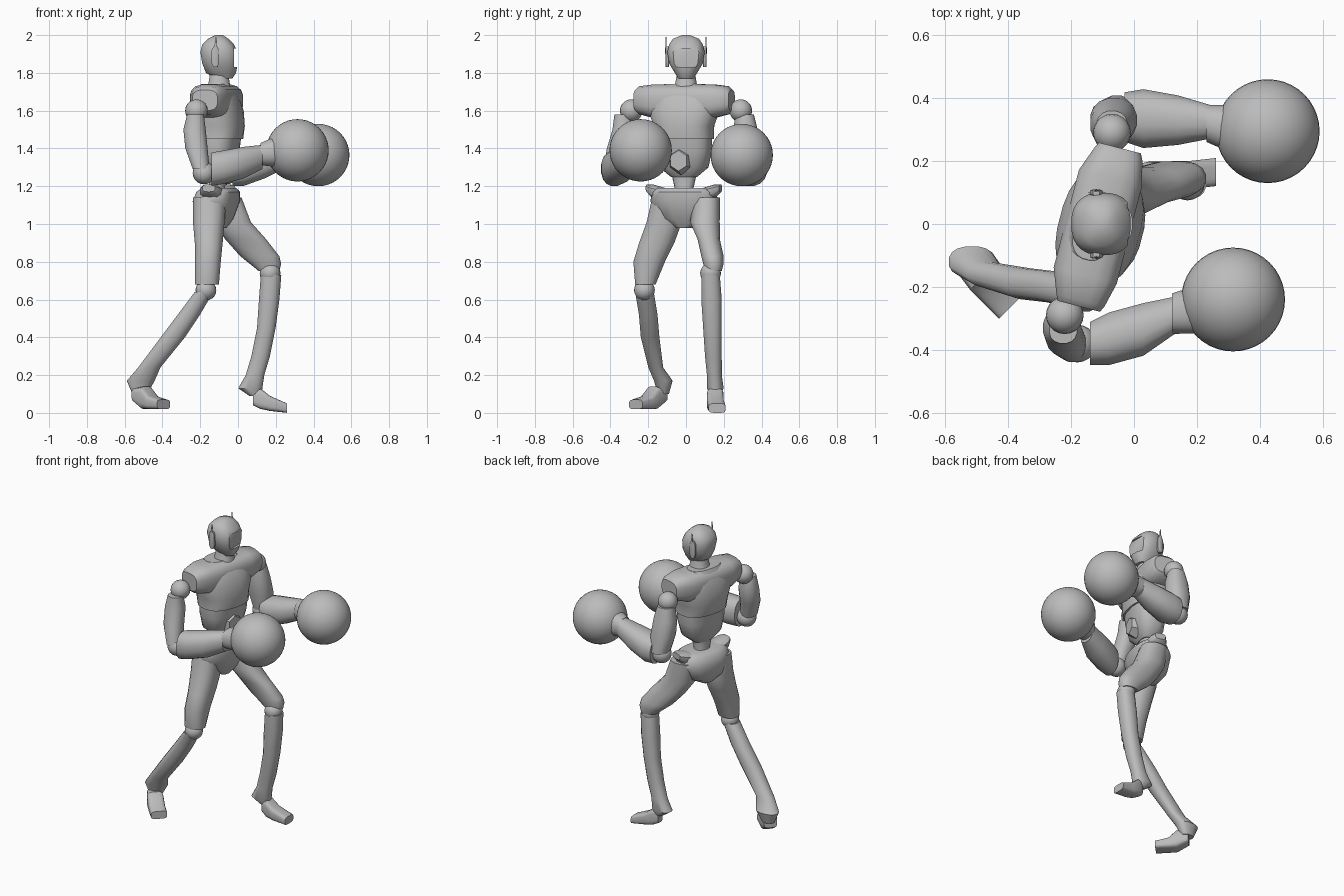
import bpy, bmesh, math
from mathutils import Vector

default = bpy.data.objects.get("Cube")
if default:
    bpy.data.objects.remove(default, do_unlink=True)

grey = bpy.data.materials.new("plain grey")
grey.use_nodes = True
colour = (0.5, 0.5, 0.5, 1)
grey.diffuse_color = colour
grey.node_tree.nodes["Principled BSDF"].inputs["Base Color"].default_value = colour

CM = 0.01  # all sizes below are in hundredths of a unit
TORSO_YAW = -14.5


def finish(obj, angle=38):
    """Give the part its material and smooth shading with sharp edges kept."""
    if not obj.data.materials:
        obj.data.materials.append(grey)
    bpy.ops.object.select_all(action='DESELECT')
    obj.select_set(True)
    bpy.context.view_layer.objects.active = obj
    bpy.ops.object.shade_smooth_by_angle(angle=math.radians(angle))
    return obj


def loft(name, axis, rows, power=2.3, sides=16, origin=(0, 0, 0), yaw=0):
    """Skin rounded sections; each row is height along axis, then min/max on the other two axes."""
    bm = bmesh.new()
    rings = []
    for h, u0, u1, v0, v1 in rows:
        ring = []
        for i in range(sides):
            a = math.tau * (i + 0.5) / sides
            c, s = math.cos(a), math.sin(a)
            u = (u0 + u1) / 2 + (u1 - u0) / 2 * math.copysign(abs(c) ** (2 / power), c)
            v = (v0 + v1) / 2 + (v1 - v0) / 2 * math.copysign(abs(s) ** (2 / power), s)
            point = {'x': (h, u, v), 'y': (u, h, v), 'z': (u, v, h)}[axis]
            ring.append(bm.verts.new(Vector(point) * CM))
        rings.append(ring)
    for low, high in zip(rings, rings[1:]):
        for i in range(sides):
            j = (i + 1) % sides
            bm.faces.new((low[i], low[j], high[j], high[i]))
    bm.faces.new(rings[0])
    bm.faces.new(rings[-1])
    bmesh.ops.recalc_face_normals(bm, faces=bm.faces)
    mesh = bpy.data.meshes.new(name)
    bm.to_mesh(mesh)
    bm.free()
    obj = bpy.data.objects.new(name, mesh)
    bpy.context.collection.objects.link(obj)
    obj.location = Vector(origin) * CM
    obj.rotation_euler.z = math.radians(yaw)
    return finish(obj)


def ball(name, centre, radius, segments=20):
    bpy.ops.mesh.primitive_uv_sphere_add(segments=segments, ring_count=segments // 2,
                                         radius=radius * CM, location=Vector(centre) * CM)
    obj = bpy.context.object
    obj.name = name
    return finish(obj)


def torso_part(name, axis, rows, **options):
    return loft(name, axis, rows, origin=(-11, -1, 0), yaw=TORSO_YAW, **options)


# Head with a recessed visor
head = loft("head", 'z', [
    (177, -12, -3, -4, 4), (180, -17, -1, -6, 6), (185, -19, 0, -9, 9),
    (191, -20, 0, -10, 10), (195, -19, -2, -9, 9), (198, -16, -5, -7, 7),
    (200, -12, -8, -2, 2)], power=2.4, sides=24)
cutter = loft("visor_cutter", 'x', [(-2, -8, 8, 183, 193), (4, -8, 8, 183, 193)],
              power=9, sides=12)
cutter.hide_render = True
cut = head.modifiers.new("visor recess", 'BOOLEAN')
cut.operation = 'DIFFERENCE'
cut.object = cutter
bpy.context.view_layer.objects.active = head
bpy.ops.object.modifier_apply(modifier=cut.name)
bpy.data.objects.remove(cutter, do_unlink=True)
finish(head)

loft("neck", 'z', [(167, -19, -2, -8, 8), (173, -16, -4, -6, 6), (179, -15, -5, -5, 5)])

# Ear pods and antennae on both sides of the head
for side, sign in (("left", 1), ("right", -1)):
    ear_y = 10 * sign
    loft(side + "_ear", 'z', [
        (183, -13, -11, -1, 1), (185, -14, -10, -1, 1),
        (192, -14, -10, -1, 1), (194, -13, -11, -1, 1)],
        power=4, sides=8, origin=(0, ear_y, 0))
    loft(side + "_antenna", 'z', [
        (190, -13, -11, -.5, .5), (199, -12, -11.5, -.2, .2)],
        sides=6, origin=(0, ear_y + sign * .6, 0))

# Twisted torso: chest, shoulder yoke, belly, buckle, spine
torso_part("chest", 'z', [
    (145, -11, 13, -16, 16), (152, -13, 14, -16, 16), (160, -13, 13, -19, 19),
    (168, -11, 10, -18, 18), (174, -8, 5, -11, 11)], power=2.5, sides=24)
torso_part("shoulder_yoke", 'y', [
    (-26, -7, 7, 160, 171), (-24, -8, 8, 158, 173), (-16, -11, 10, 156, 174),
    (16, -11, 10, 156, 174), (24, -8, 8, 158, 173), (26, -7, 7, 160, 171)], power=3)
torso_part("belly", 'z', [
    (125, -5, 5, -7, 7), (130, -8, 9, -13, 13),
    (139, -9, 11, -15, 15), (146, -10, 12, -15, 15)], power=2.7)
torso_part("buckle", 'x', [(7, -7, 7, 126, 141), (12, -5, 5, 128, 139)], power=2, sides=6)
torso_part("spine", 'z', [
    (110, -6, 6, -7, 7), (119, -4, 4, -5, 5), (128, -5, 5, -7, 7)])

# Pelvis with a horn over each hip
torso_part("pelvis", 'z', [
    (98, -7, 5, -4, 4), (103, -11, 8, -13, 13),
    (112, -12, 11, -18, 18), (117, -10, 11, -17, 17), (119, -7, 9, -15, 15)], power=2.6)
for side, sign in (("left", 1), ("right", -1)):
    torso_part(side + "_hip_horn", 'y', [
        (10 * sign, -6, 7, 113, 119), (17 * sign, -5, 6, 114, 121),
        (20 * sign, -3, 4, 117, 121)], power=3, sides=10)

# Left leg, stepping forward
loft("left_thigh", 'z', [
    (114, -15, 2, 4, 18), (101, -13, 7, 2, 18), (92, -7, 15, 6, 18),
    (83, 1, 22, 8, 20), (79, 6, 23, 9, 20), (75, 11, 22, 10, 19)])
ball("left_knee", (17, 13, 74), 5.5)
loft("left_shin", 'z', [
    (73, 12, 23, 8, 18), (60, 11, 22, 8, 19), (45, 10, 20, 9, 19),
    (30, 7, 17, 10, 19), (20, 4, 14, 11, 19), (13, 0, 13, 11, 20), (9, 6, 12, 13, 18)])
loft("left_foot", 'x', [
    (8, 13, 18, 4, 12), (12, 11, 20, 2, 13), (17, 11, 20, 1, 9), (26, 12, 21, 0, 5)], power=4)

# Right leg, trailing behind
loft("right_thigh", 'z', [
    (114, -24, -6, -18, -4), (101, -24, -7, -21, -2), (90, -23, -8, -25, -6),
    (80, -23, -9, -28, -11), (68, -23, -10, -27, -16)])
ball("right_knee", (-17, -22, 65), 5.5)
loft("right_shin", 'z', [
    (64, -23, -13, -27, -17), (52, -32, -20, -25, -15), (40, -41, -28, -24, -14),
    (24, -53, -41, -20, -12), (17, -59, -44, -17, -7), (10, -56, -48, -15, -9)])
loft("right_foot", 'x', [
    (-5, -4, 4, 6, 13), (2, -5, 5, 2, 14), (7, -5, 5, 2, 9), (15, -5, 5, 2, 7)],
    power=4, origin=(-50, -16, 0), yaw=-45)

# Left arm
ball("left_shoulder", (-7, 29, 160), 6)
loft("left_upper_arm", 'z', [
    (158, -12, -2, 26, 36), (150, -14, 0, 25, 38),
    (140, -14, 1, 26, 40), (129, -11, 0, 28, 41)])
ball("left_elbow", (-6, 34, 127), 6)
loft("left_forearm", 'x', [
    (-3, 26, 42, 120, 137), (3, 24, 43, 120, 138),
    (14, 25, 41, 124, 140), (24, 27, 38, 129, 142)])
loft("left_cuff", 'x', [(23, 26, 38, 130, 142), (32, 22, 38, 128, 145)])
ball("left_glove", (42.5, 29.5, 136.5), 16.5, 40)

# Right arm
ball("right_shoulder", (-22, -29, 160), 6)
loft("right_upper_arm", 'z', [
    (158, -27, -18, -38, -29), (150, -29, -17, -39, -27),
    (140, -28, -16, -42, -30), (129, -24, -15, -44, -33)])
ball("right_elbow", (-18, -38, 127), 6)
loft("right_forearm", 'x', [
    (-14, -45, -31, 120, 138), (-8, -45, -28, 121, 139),
    (3, -42, -25, 124, 141), (13, -35, -23, 129, 142)])
loft("right_cuff", 'x', [(12, -35, -22, 131, 143), (21, -35, -19, 130, 147)])
ball("right_glove", (31.5, -24, 139), 16.5, 40)
